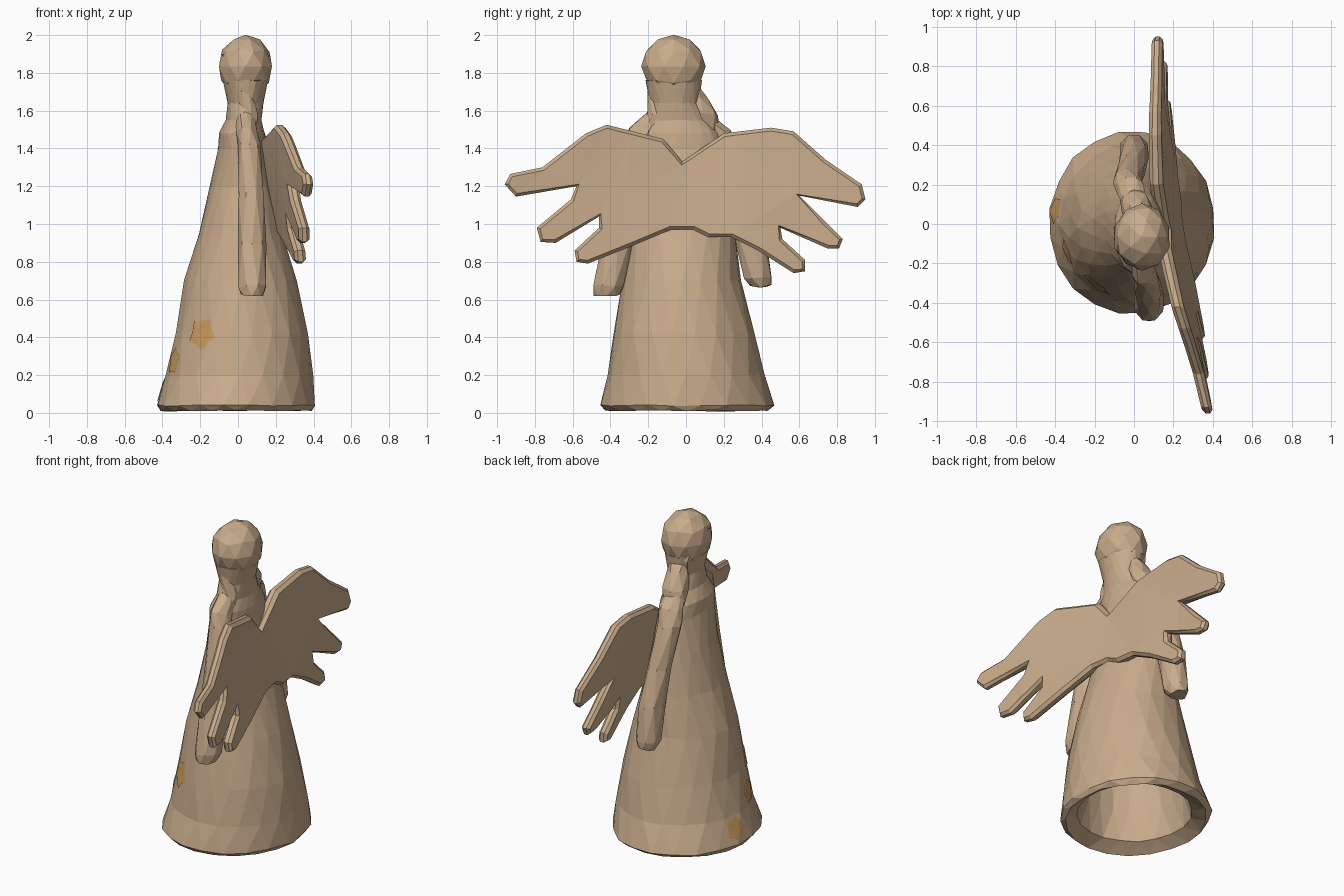
import bpy, bmesh, math, random
from mathutils import Vector
from mathutils.bvhtree import BVHTree

if "Cube" in bpy.data.objects:
    bpy.data.objects.remove(bpy.data.objects["Cube"])

random.seed(4)


def material(name, rgb):
    m = bpy.data.materials.new(name)
    m.diffuse_color = (*rgb, 1)
    m.use_nodes = True
    m.node_tree.nodes["Principled BSDF"].inputs["Base Color"].default_value = m.diffuse_color
    return m


TAN = material("tan clay", (0.58, 0.41, 0.26))
ORANGE = material("orange patch", (0.60, 0.33, 0.115))


def finish(bm, name, mat=TAN, fix=True):
    if fix:
        bmesh.ops.recalc_face_normals(bm, faces=bm.faces[:])
    me = bpy.data.meshes.new(name)
    bm.to_mesh(me)
    me.materials.append(mat)
    ob = bpy.data.objects.new(name, me)
    bpy.context.collection.objects.link(ob)
    return ob


def loft(bm, rings, sides, jitter=0.0, cap_start=True, cap_end=True):
    """Rings are (cx, cy, z, rx, ry); joins them with triangles."""
    loops = []
    for i, (cx, cy, z, rx, ry) in enumerate(rings):
        loop = []
        for k in range(sides):
            a = math.tau * (k + 0.5 * (i % 2)) / sides
            j = 1 + random.uniform(-jitter, jitter)
            loop.append(bm.verts.new((cx + rx * j * math.cos(a), cy + ry * j * math.sin(a),
                                      z + random.uniform(-jitter, jitter) * 0.3)))
        loops.append(loop)
    for i in range(len(loops) - 1):
        p, q = loops[i], loops[i + 1]
        for k in range(sides):
            n = (k + 1) % sides
            if i % 2 == 0:
                bm.faces.new((p[k], p[n], q[k]))
                bm.faces.new((p[n], q[n], q[k]))
            else:
                bm.faces.new((p[k], p[n], q[n]))
                bm.faces.new((p[k], q[n], q[k]))
    if cap_start:
        bm.faces.new(loops[0][::-1])
    if cap_end:
        bm.faces.new(loops[-1])


# Hollow dress: inner wall going down, around the rim, then up the outside to the neck
inner = [(0.02, 0, 1.15, 0.08, 0.13), (0.01, -0.01, 0.7, 0.23, 0.24),
         (0.0, 0, 0.25, 0.30, 0.31), (-0.005, 0, 0.06, 0.325, 0.345)]
outer = [(-0.01, 0.005, 0.012, 0.395, 0.43), (-0.01, 0.005, 0.04, 0.42, 0.465),
         (0.01, 0.0, 0.20, 0.39, 0.412), (0.02, -0.01, 0.42, 0.352, 0.374),
         (0.015, -0.02, 0.70, 0.298, 0.314), (0.015, -0.015, 0.95, 0.222, 0.277),
         (0.015, -0.01, 1.2, 0.165, 0.235), (0.02, -0.03, 1.40, 0.125, 0.225),
         (0.02, -0.04, 1.48, 0.12, 0.215), (0.03, -0.05, 1.55, 0.095, 0.165),
         (0.04, -0.06, 1.64, 0.095, 0.13), (0.04, -0.065, 1.76, 0.12, 0.15)]
bm = bmesh.new()
loft(bm, inner + outer, 20, 0.012)
tree = BVHTree.FromBMesh(bm)
finish(bm, "hollow_dress")

# Head
bm = bmesh.new()
bmesh.ops.create_icosphere(bm, subdivisions=2, radius=1)
for v in bm.verts:
    s = 1 + random.uniform(-0.02, 0.02)
    v.co = Vector((0.04 + 0.145 * v.co.x * s, -0.065 + 0.17 * v.co.y * s,
                   1.835 + 0.167 * v.co.z))
finish(bm, "head")


def strand(name, rings, sides=7, jitter=0.03):
    bm = bmesh.new()
    loft(bm, rings, sides, jitter)
    finish(bm, name)


# Hair: side knot and locks beside the face
strand("hair_knot", [(0.0, 0.135, 1.45, 0.045, 0.04), (0.0, 0.115, 1.5, 0.07, 0.065),
                     (0.01, 0.09, 1.58, 0.08, 0.08), (0.02, 0.05, 1.67, 0.065, 0.06),
                     (0.03, 0.02, 1.73, 0.05, 0.05)])
strand("near_hair_lock", [(0.04, -0.18, 1.46, 0.05, 0.06), (0.06, -0.155, 1.58, 0.05, 0.05),
                          (0.03, -0.16, 1.70, 0.045, 0.045), (-0.02, -0.155, 1.82, 0.045, 0.04),
                          (-0.055, -0.12, 1.90, 0.03, 0.03)])
strand("far_hair_lock", [(0.02, 0.0, 1.62, 0.05, 0.04), (-0.02, 0.02, 1.74, 0.04, 0.04),
                         (-0.045, 0.0, 1.86, 0.03, 0.03)])

# Hanging sleeves: sloping in at the shoulder, flaring to the cuff
strand("near_sleeve", [(0.075, -0.42, 0.625, 0.06, 0.07), (0.075, -0.41, 0.67, 0.078, 0.085),
                       (0.075, -0.36, 0.90, 0.074, 0.085), (0.07, -0.315, 1.15, 0.07, 0.075),
                       (0.06, -0.265, 1.42, 0.06, 0.065), (0.045, -0.23, 1.50, 0.06, 0.075),
                       (0.04, -0.14, 1.60, 0.045, 0.05)], 8)
strand("far_sleeve", [(0.0, 0.395, 0.67, 0.05, 0.055), (0.0, 0.38, 0.72, 0.075, 0.078),
                      (0.0, 0.34, 0.93, 0.074, 0.085), (-0.01, 0.28, 1.15, 0.07, 0.075),
                      (-0.035, 0.21, 1.40, 0.075, 0.07), (-0.015, 0.17, 1.49, 0.07, 0.07),
                      (0.01, 0.08, 1.58, 0.05, 0.05)], 8)

# Wings: one flat feathered outline (y, z), thickened, then bent back over the dress
OUTLINE = [(-.02, 1.33), (-.12, 1.45), (-.28, 1.49), (-.42, 1.525), (-.53, 1.48), (-.76, 1.30),
           (-.93, 1.265), (-.96, 1.21), (-.90, 1.145), (-.58, 1.20), (-.61, 1.13), (-.79, .98),
           (-.77, .905), (-.69, .90), (-.46, 1.04), (-.46, .98), (-.59, .86), (-.58, .80),
           (-.52, .79), (-.27, .89), (-.08, .97), (.04, .97), (.12, .93), (.24, .93), (.38, .86),
           (.57, .74), (.63, .75), (.63, .81), (.51, .92), (.50, .98), (.75, .87), (.81, .87),
           (.83, .92), (.74, 1.01), (.60, 1.15), (.91, 1.09), (.95, 1.13), (.93, 1.21),
           (.74, 1.34), (.57, 1.49), (.45, 1.51), (.2, 1.48)]


def wing_x(y, z):
    if y < 0:
        return 0.13 + 0.25 * -y + (0.2 + 0.18 * y) * (1.4 - z)
    return 0.13 - 0.03 * y + (0.2 - 0.13 * min(y / 0.6, 1)) * (1.4 - z)


bm = bmesh.new()
face = bm.faces.new([bm.verts.new((-0.012, y, z)) for y, z in OUTLINE])
side = bmesh.ops.extrude_face_region(bm, geom=[face])
for v in side["geom"]:
    if isinstance(v, bmesh.types.BMVert):
        v.co.x = 0.012
bmesh.ops.recalc_face_normals(bm, faces=bm.faces[:])
# Chamfer the rim by insetting both large faces and lifting them
broad = [f for f in bm.faces if len(f.verts) > 4]
bmesh.ops.inset_individual(bm, faces=broad, thickness=0.018)
for f in [f for f in bm.faces if len(f.verts) > 4]:
    for v in f.verts:
        v.co.x *= 2.4
bmesh.ops.triangulate(bm, faces=bm.faces[:])
for y in (-0.6, -0.3, 0.0, 0.3, 0.6):
    bmesh.ops.bisect_plane(bm, geom=bm.verts[:] + bm.edges[:] + bm.faces[:],
                           plane_co=(0, y, 0), plane_no=(0, 1, 0))
for v in bm.verts:
    v.co.x = v.co.x * (1.25 - 0.35 * abs(v.co.y)) + wing_x(v.co.y, v.co.z)
finish(bm, "wings")


# Star patches laid onto the dress
def star(name, angle, height, radius, spin):
    out = Vector((math.cos(angle), math.sin(angle), 0))
    across = Vector((-out.y, out.x, 0))
    bm = bmesh.new()

    def place(r, k):
        t = spin + math.tau * k / 10
        p = across * (r * math.cos(t)) + Vector((0, 0, height + r * math.sin(t)))
        hit, normal, _, _ = tree.ray_cast(p + out * 2, -out)
        return bm.verts.new(hit + out * 0.005)

    centre = place(0, 0)
    previous = None
    for f in (0.2, 0.4, 0.6, 0.8, 1.0):
        ring = [place(radius * f * (1 if k % 2 == 0 else 0.74), k) for k in range(10)]
        for k in range(10):
            n = (k + 1) % 10
            if previous:
                bm.faces.new((previous[k], ring[k], ring[n], previous[n]))
            else:
                bm.faces.new((centre, ring[k], ring[n]))
        previous = ring
    finish(bm, name, ORANGE, False)


star("front_star", math.radians(238), 0.42, 0.09, 1.05)
star("side_star", math.radians(203), 0.275, 0.075, 0.3)
star("low_star", math.radians(170), 0.13, 0.075, 1.2)
